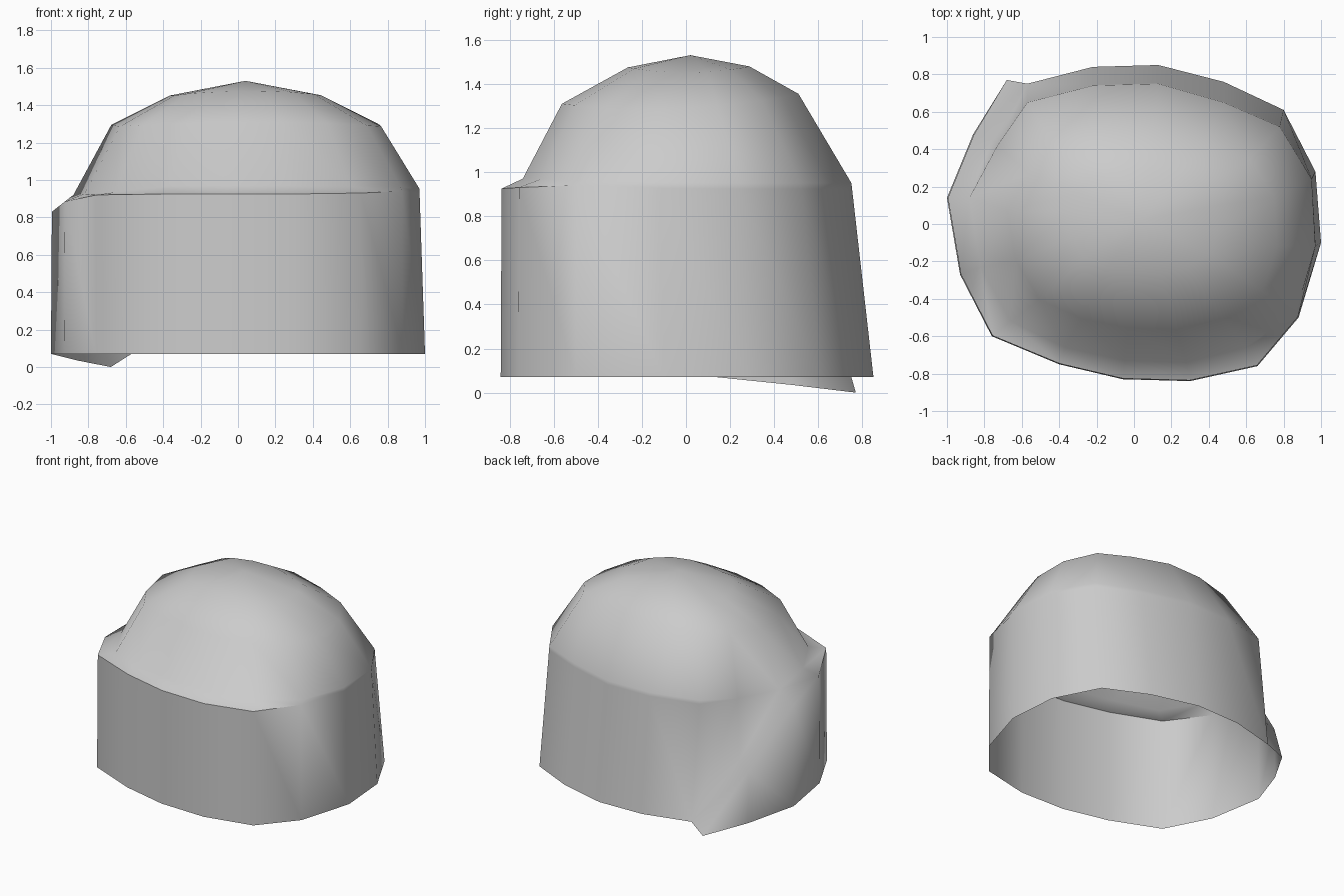
import bpy
import bmesh
import math
from mathutils import Vector

cube = bpy.data.objects.get("Cube")
if cube:
    bpy.data.objects.remove(cube, do_unlink=True)

grey = bpy.data.materials.new("plain_grey")
grey.use_nodes = True
shade = (0.6, 0.6, 0.6, 1.0)
grey.diffuse_color = shade
grey.node_tree.nodes["Principled BSDF"].inputs["Base Color"].default_value = shade

# Base outline, from the back right corner, round the back, to the flap
outline = [(-.57, .75), (-.22, .84), (.13, .85), (.48, .76), (.8, .61), (.97, .28),
           (1, -.1), (.88, -.5), (.66, -.76), (.3, -.84), (-.06, -.83), (-.4, -.75),
           (-.76, -.6), (-.93, -.27), (-1, .14), (-.86, .48)]
# Rim where the wall meets the dome
rim = [(-.57, .65), (-.22, .74), (.13, .75), (.48, .65), (.78, .52), (.95, .24),
       (.97, -.12), (.87, -.46), (.6, -.66), (.28, -.74), (-.05, -.73), (-.37, -.66),
       (-.66, -.52), (-.82, -.23), (-.88, .14), (-.73, .42)]
BASE_Z, RIM_Z = .07, .95
FIRST_BAND = 7
band_top = [.94, .93, .925, .925, .925, .92, .885, .83, .42]


def dome_point(x, y, sx, sy, shift, z, lift, tilt):
    """Shrink a rim point toward the dome axis and set its height."""
    px, py = .04 + (x - .04) * sx, shift + y * sy
    return Vector((px, py, z + lift * py * py + tilt * py))


bm = bmesh.new()


def face(*verts):
    bm.faces.new(verts)


# One column of vertices per side: base, band top, rim, two dome rings
columns = []
for i, ((ox, oy), (rx, ry)) in enumerate(zip(outline, rim)):
    base = Vector((ox, oy, BASE_Z))
    edge = Vector((rx, ry, RIM_Z + .02 * max(0, -ry / .74)))
    if rx < -.6:
        edge.z -= .03
    if i < FIRST_BAND:
        shoulder = base.lerp(edge, .97)
    else:
        shoulder = Vector((ox * .995, oy * .995, band_top[i - FIRST_BAND]))
    points = [base, shoulder, edge,
              dome_point(rx, ry, .78, .72, -.03, 1.29, .15, .05),
              dome_point(rx, ry, .44, .37, .01, 1.45, .35, 0)]
    columns.append([bm.verts.new(p) for p in points])
columns[-1][0].co.z = .035

# Wall, ledge and dome
apex = bm.verts.new((.04, .02, 1.53))
count = len(columns)
for i, a in enumerate(columns):
    b = columns[(i + 1) % count]
    for k in range(4):
        if i >= count - 2 and k < 2:
            continue  # flap area is closed separately
        face(a[k], b[k], b[k + 1], a[k + 1])
    face(a[4], b[4], apex)

# Wrapped flap with its diagonal edge strip and the wall behind it
start, mid, end = columns[-2], columns[-1], columns[0]
tip = bm.verts.new((-.68, .77, 0))
inner = bm.verts.new((-.76, .45, .47))
face(start[0], mid[0], mid[1], start[1])
face(mid[0], tip, mid[1])
face(start[1], mid[1], inner, start[2])
face(mid[1], tip, end[0], inner)
face(start[2], inner, mid[2])
face(inner, end[0], end[1], end[2], mid[2])

bmesh.ops.recalc_face_normals(bm, faces=bm.faces)
mesh = bpy.data.meshes.new("domed_hood")
bm.to_mesh(mesh)
bm.free()
mesh.materials.append(grey)
hood = bpy.data.objects.new("domed_hood", mesh)
bpy.context.collection.objects.link(hood)

bpy.ops.object.select_all(action='DESELECT')
hood.select_set(True)
bpy.context.view_layer.objects.active = hood
bpy.ops.object.shade_smooth_by_angle(angle=math.radians(60))
